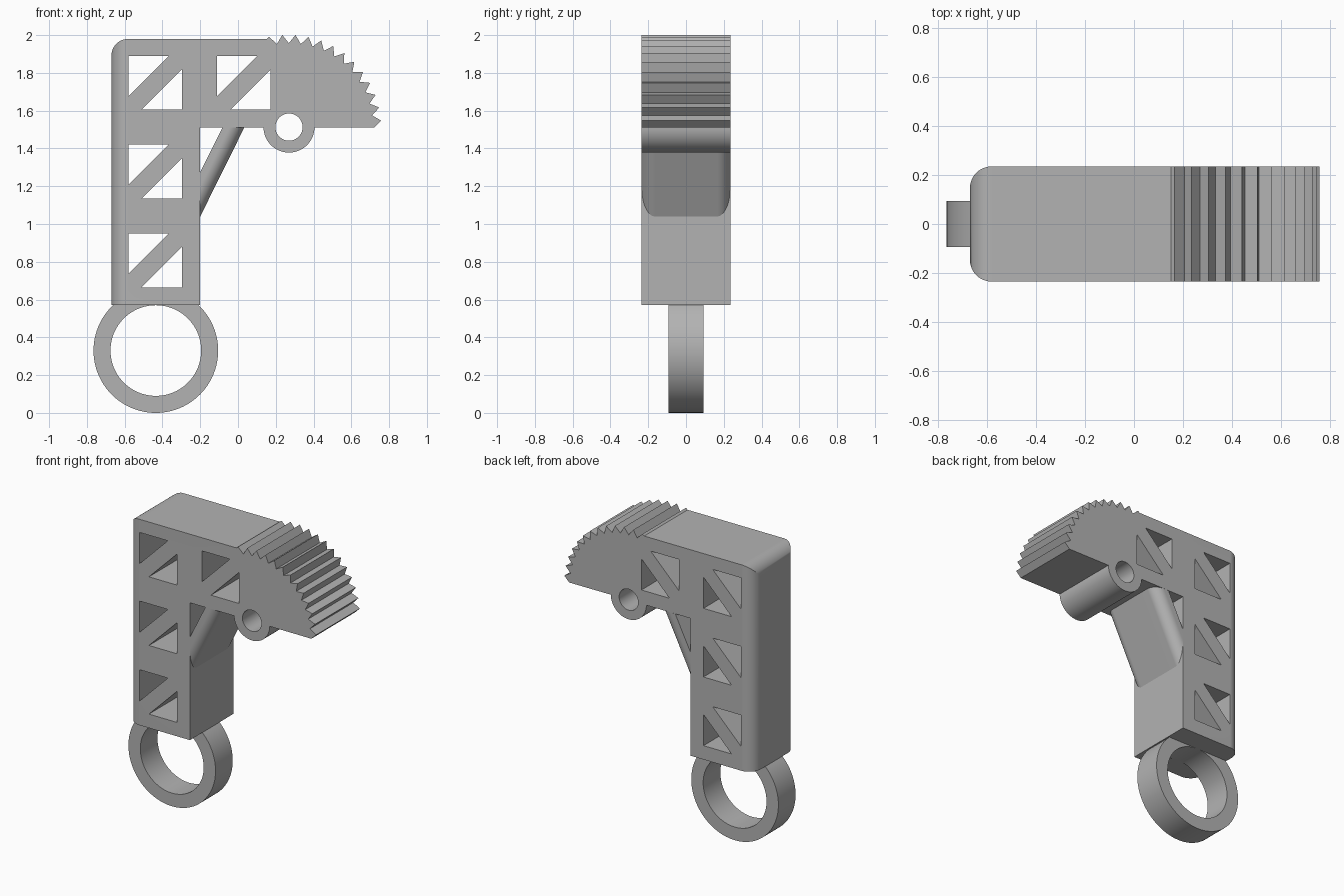
import bpy, bmesh
from math import sin, cos, radians, sqrt

cube = bpy.data.objects.get("Cube")
if cube:
    bpy.data.objects.remove(cube, do_unlink=True)

HALF = 0.235                      # half width of the body
BACK, FRONT = -0.67, -0.20        # post faces in x
BOTTOM, UNDER, TOP = 0.57, 1.51, 1.98
PIVOT = (0.27, 1.513)

grey = bpy.data.materials.new("plain grey")
grey.use_nodes = True
colour = (0.45, 0.45, 0.45, 1)
grey.diffuse_color = colour
grey.node_tree.nodes["Principled BSDF"].inputs["Base Color"].default_value = colour


def arc(centre, radius, start, end, steps):
    """Points on an arc in the x-z plane, angles in degrees."""
    angles = [radians(start + (end - start) * i / steps) for i in range(steps + 1)]
    return [(centre[0] + radius * cos(a), centre[1] + radius * sin(a)) for a in angles]


def add_prism(bm, points, y0, y1):
    """Extrude an x-z outline from y0 to y1."""
    face = bm.faces.new([bm.verts.new((x, y0, z)) for x, z in points])
    out = bmesh.ops.extrude_face_region(bm, geom=[face])
    moved = [v for v in out["geom"] if isinstance(v, bmesh.types.BMVert)]
    bmesh.ops.translate(bm, verts=moved, vec=(0, y1 - y0, 0))
    bmesh.ops.recalc_face_normals(bm, faces=bm.faces)


def round_edges(bm, rule, radius):
    edges = [e for e in bm.edges if rule(*e.verts)]
    bmesh.ops.bevel(bm, geom=edges, offset=radius, segments=10, profile=0.5,
                    affect='EDGES', clamp_overlap=False)


def make_object(name, bm):
    mesh = bpy.data.meshes.new(name)
    bm.to_mesh(mesh)
    bm.free()
    mesh.materials.append(grey)
    obj = bpy.data.objects.new(name, mesh)
    bpy.context.collection.objects.link(obj)
    return obj


def cut(obj, cutter):
    """Subtract the cutter for good, then drop it."""
    cutter.hide_render = True
    mod = obj.modifiers.new("cut", 'BOOLEAN')
    mod.operation, mod.solver, mod.object = 'DIFFERENCE', 'EXACT', cutter
    graph = bpy.context.evaluated_depsgraph_get()
    mesh = bpy.data.meshes.new_from_object(obj.evaluated_get(graph))
    obj.modifiers.clear()
    obj.data = mesh
    bpy.data.objects.remove(cutter, do_unlink=True)


def smooth(obj):
    bpy.ops.object.select_all(action='DESELECT')
    obj.select_set(True)
    bpy.context.view_layer.objects.active = obj
    bpy.ops.object.shade_smooth_by_angle(angle=radians(25))
    obj.modifiers.new("even shading", 'WEIGHTED_NORMAL').keep_sharp = True


# Body: post, arm, pivot boss and toothed sector in one outline
outline = [(BACK, BOTTOM), (FRONT, BOTTOM), (FRONT, UNDER)]
outline += arc(PIVOT, 0.135, 181, 359, 32)
outline.append((0.72, UNDER))
teeth, pitch = 13, 8.2
for i in range(teeth):
    tip = 4 + i * pitch
    outline += arc(PIVOT, 0.489, tip, tip, 1)[:1]
    if i < teeth - 1:
        outline += arc(PIVOT, 0.444, tip + pitch / 2, tip + pitch / 2, 1)[:1]
outline += [(0.152, TOP), (BACK, TOP)]

bm = bmesh.new()
add_prism(bm, outline, -HALF, HALF)
round_edges(bm, lambda a, b: abs(a.co.x - BACK) < 1e-4 and abs(b.co.x - BACK) < 1e-4
            and (a.co.z + b.co.z) / 2 > BOTTOM + 0.1, 0.088)
body = make_object("toothed_body", bm)

# Paired triangular windows and the pivot bore
bm = bmesh.new()
pitch = 0.47
for dx, dz in ((0, 0), (0, -pitch), (0, -2 * pitch), (pitch, 0)):
    x0, x1 = -0.58 + dx, -0.297 + dx
    z0, z1 = 1.605 + dz, 1.89 + dz
    leg = 0.213
    add_prism(bm, [(x0, z1), (x0 + leg, z1), (x0, z1 - leg)], -1, 1)
    add_prism(bm, [(x1, z0), (x1 - leg, z0), (x1, z0 + leg)], -1, 1)
add_prism(bm, arc(PIVOT, 0.072, 0, 360, 48)[:-1], -1, 1)
cut(body, make_object("window_cutter", bm))
smooth(body)

# Diagonal brace with rounded outer edges
bm = bmesh.new()
add_prism(bm, [(FRONT, 1.04), (0.033, UNDER), (-0.083, UNDER), (FRONT, 1.275)], -HALF, HALF)


def outer_slope(a, b):
    low, high = sorted((a.co, b.co), key=lambda c: c.z)
    return abs(low.z - 1.04) < 1e-4 and abs(high.x - 0.033) < 1e-4 and abs(low.y - high.y) < 1e-4


round_edges(bm, outer_slope, 0.07)
smooth(make_object("diagonal_brace", bm))

# Finger ring, trimmed flush with the underside of the post
centre, outer, inner = (-0.435, 0.33), 0.33, 0.24
bm = bmesh.new()
side = 0.093
rims = []
for radius, y in ((outer, -side), (outer, side), (inner, side), (inner, -side)):
    rims.append([bm.verts.new((x, y, z)) for x, z in arc(centre, radius, 0, 360, 96)[:-1]])
for a, b in zip(rims, rims[1:] + rims[:1]):
    for i in range(len(a)):
        j = (i + 1) % len(a)
        bm.faces.new((a[i], a[j], b[j], b[i]))
bmesh.ops.recalc_face_normals(bm, faces=bm.faces)
bmesh.ops.bisect_plane(bm, geom=bm.verts[:] + bm.edges[:] + bm.faces[:],
                       plane_co=(0, 0, BOTTOM + 0.002), plane_no=(0, 0, 1), clear_outer=True)
smooth(make_object("finger_ring", bm))
